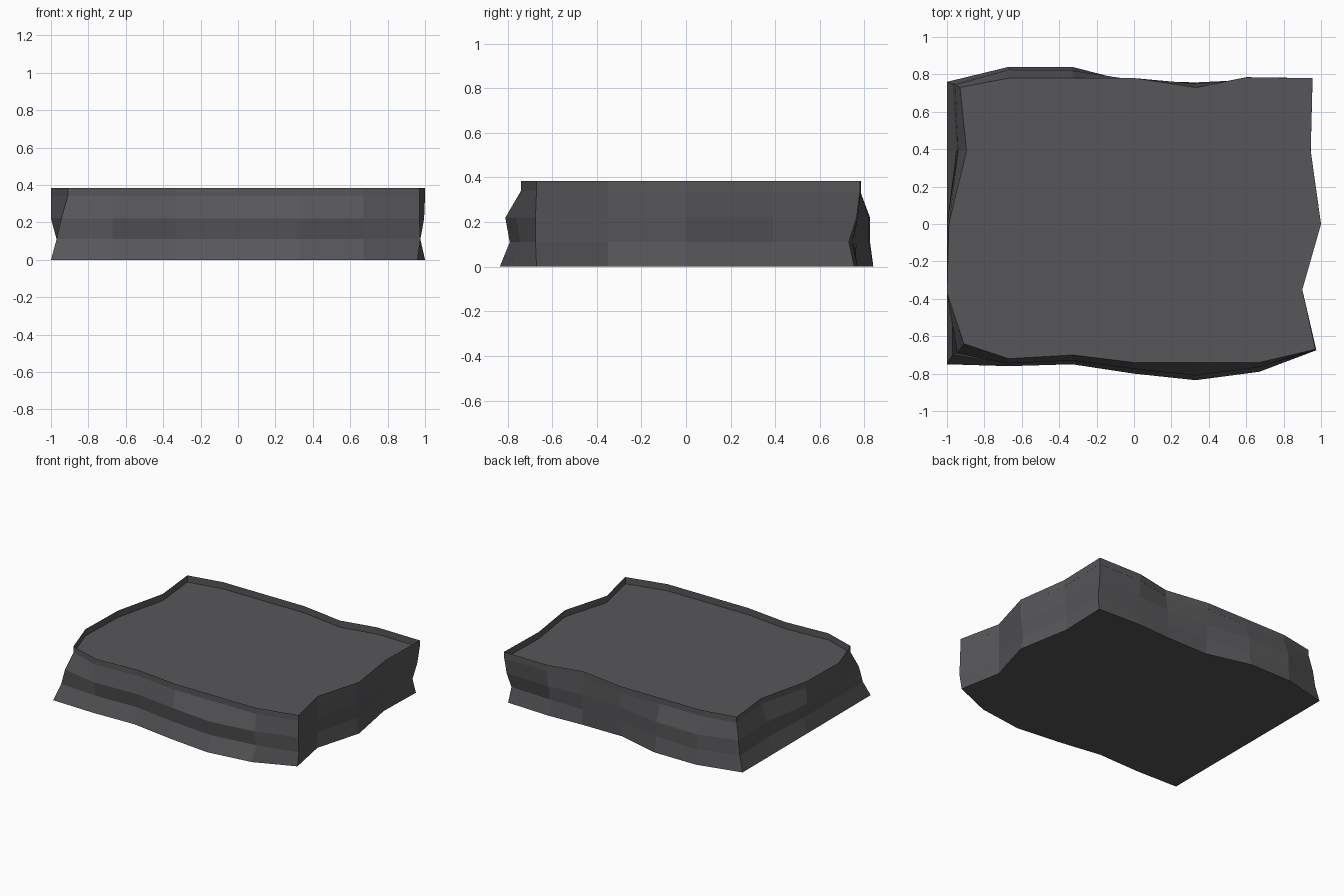
import bpy
import bmesh

cube = bpy.data.objects.get("Cube")
if cube:
    bpy.data.objects.remove(cube, do_unlink=True)

# One dark stone colour
stone = bpy.data.materials.new("dark_stone_grey")
stone.use_nodes = True
colour = (0.095, 0.094, 0.1, 1.0)
stone.diffuse_color = colour
shader = next(n for n in stone.node_tree.nodes if n.type == 'BSDF_PRINCIPLED')
shader.inputs["Base Color"].default_value = colour
shader.inputs["Roughness"].default_value = 0.9

# Shared stations along the long and short sides
FRONT_X = (-.67, -.33, 0, .33, .67)
BACK_X = (.6, .33, 0, -.33, -.67)
RIGHT_Y = (-.35, 0, .39)
LEFT_Y = (.39, 0, -.37)


def outline(corners, front, right, back, left):
    """Counter-clockwise outline: a corner, then the wavering side after it."""
    front_left, front_right, back_right, back_left = corners
    return ([front_left] + list(zip(FRONT_X, front))
            + [front_right] + list(zip(right, RIGHT_Y))
            + [back_right] + list(zip(BACK_X, back))
            + [back_left] + list(zip(left, LEFT_Y)))


# Weathered outlines from the foot to the rim
foot = outline(((-1, -.75), (.96, -.67), (.94, .755), (-1, .76)),
               (-.76, -.75, -.8, -.835, -.79), (.9, 1, .93),
               (.77, .757, .755, .84, .84), (-1, -1, -1))
waist = outline(((-.97, -.7), (.975, -.675), (.93, .73), (-.97, .75)),
                (-.72, -.71, -.76, -.79, -.745), (.9, .975, .92),
                (.745, .75, .765, .82, .825), (-.95, -.97, -.97))
shoulder = outline(((-.945, -.69), (.97, -.675), (.945, .765), (-.955, .745)),
                   (-.745, -.73, -.775, -.81, -.765), (.9, .995, .935),
                   (.77, .75, .77, .82, .825), (-.94, -1, -1))
rim = outline(((-.91, -.64), (.97, -.67), (.955, .78), (-.93, .73)),
              (-.72, -.7, -.74, -.74, -.74), (.9, 1, .945),
              (.785, .73, .78, .78, .78), (-.895, -.99, -1))

bm = bmesh.new()
levels = ((foot, 0), (waist, .11), (shoulder, .22), (rim, .34), (rim, .385))
rings = [[bm.verts.new((x, y, z)) for x, y in shape] for shape, z in levels]

# Faceted walls and flat underside
for lower, upper in zip(rings, rings[1:]):
    for i in range(len(lower)):
        j = (i + 1) % len(lower)
        bm.faces.new((lower[i], lower[j], upper[j], upper[i]))
bm.faces.new(list(reversed(rings[0])))

# Raised rim around a sunken top panel
top = bm.faces.new(rings[-1])
bmesh.ops.inset_region(bm, faces=[top], thickness=.06, use_even_offset=True)
floor = bmesh.ops.extrude_face_region(bm, geom=[top])["geom"]
bmesh.ops.translate(bm, vec=(0, 0, -.05),
                    verts=[g for g in floor if isinstance(g, bmesh.types.BMVert)])
if top.is_valid:
    bmesh.ops.delete(bm, geom=[top], context='FACES_ONLY')
bmesh.ops.recalc_face_normals(bm, faces=bm.faces)

mesh = bpy.data.meshes.new("stone_slab")
bm.to_mesh(mesh)
bm.free()
mesh.materials.append(stone)
slab = bpy.data.objects.new("stone_slab", mesh)
bpy.context.collection.objects.link(slab)
